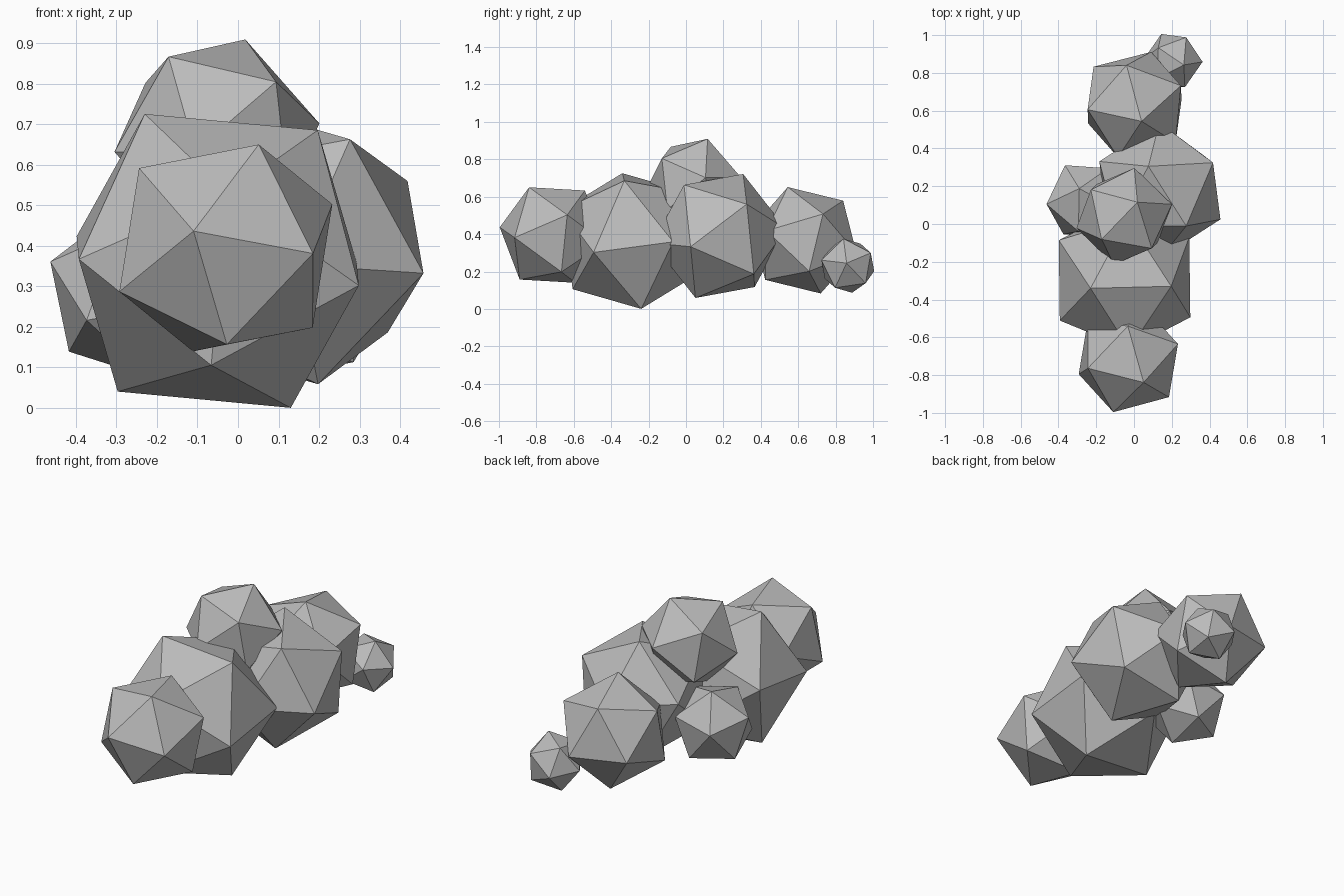
import bpy
import bmesh
from mathutils import Matrix, Vector

cube = bpy.data.objects.get("Cube")
if cube:
    bpy.data.objects.remove(cube, do_unlink=True)

# Single plain stone colour
stone = bpy.data.materials.new("stone_grey")
stone.use_nodes = True
grey = (0.5, 0.5, 0.5, 1.0)
stone.diffuse_color = grey
stone.node_tree.nodes["Principled BSDF"].inputs["Base Color"].default_value = grey

GOLDEN = (1 + 5 ** 0.5) / 2


def boulder(name, centre, radius, corner_a, corner_b):
    """Icosahedron turned so that one edge joins the two corner directions."""
    a, b = Vector(corner_a).normalized(), Vector(corner_b).normalized()
    up = (a + b).normalized()
    along = (a - b).normalized()
    side = along.cross(up)
    turn = Matrix((side, along, up)).transposed()

    bm = bmesh.new()
    for s in (-1, 1):
        for t in (-GOLDEN, GOLDEN):
            for corner in ((0, s, t), (s, t, 0), (t, 0, s)):
                bm.verts.new(turn @ (Vector(corner).normalized() * radius))
    bmesh.ops.convex_hull(bm, input=bm.verts[:])
    bmesh.ops.recalc_face_normals(bm, faces=bm.faces[:])

    mesh = bpy.data.meshes.new(name)
    bm.to_mesh(mesh)
    bm.free()
    mesh.materials.append(stone)
    obj = bpy.data.objects.new(name, mesh)
    obj.location = centre
    bpy.context.collection.objects.link(obj)
    return obj


# Row of boulders from front to back
boulder("front_boulder", (-0.03, -0.715, 0.395), 0.295,
        (-0.08, -0.28, 0.04), (0.08, -0.12, 0.25))
boulder("large_boulder", (-0.05, -0.29, 0.363), 0.408,
        (-0.18, -0.05, 0.36), (0.25, -0.04, 0.325))
boulder("middle_boulder", (0.137, 0.178, 0.39), 0.36,
        (0.28, 0.147, 0.17), (0.32, -0.154, -0.058))
boulder("back_boulder", (0.003, 0.632, 0.367), 0.3,
        (0.037, -0.088, 0.283), (-0.043, 0.21, 0.213))

# Smaller boulders resting on and beside the row
boulder("top_boulder", (-0.052, 0.041, 0.667), 0.263,
        (0.07, 0.074, 0.24), (0.255, 0.064, 0.036))
boulder("side_boulder", (-0.255, 0.12, 0.285), 0.222,
        (-0.102, 0.196, 0.022), (-0.206, -0.025, 0.076))
boulder("small_back_boulder", (0.207, 0.865, 0.231), 0.157,
        (0.055, -0.023, 0.146), (0.158, -0.006, 0.012))
